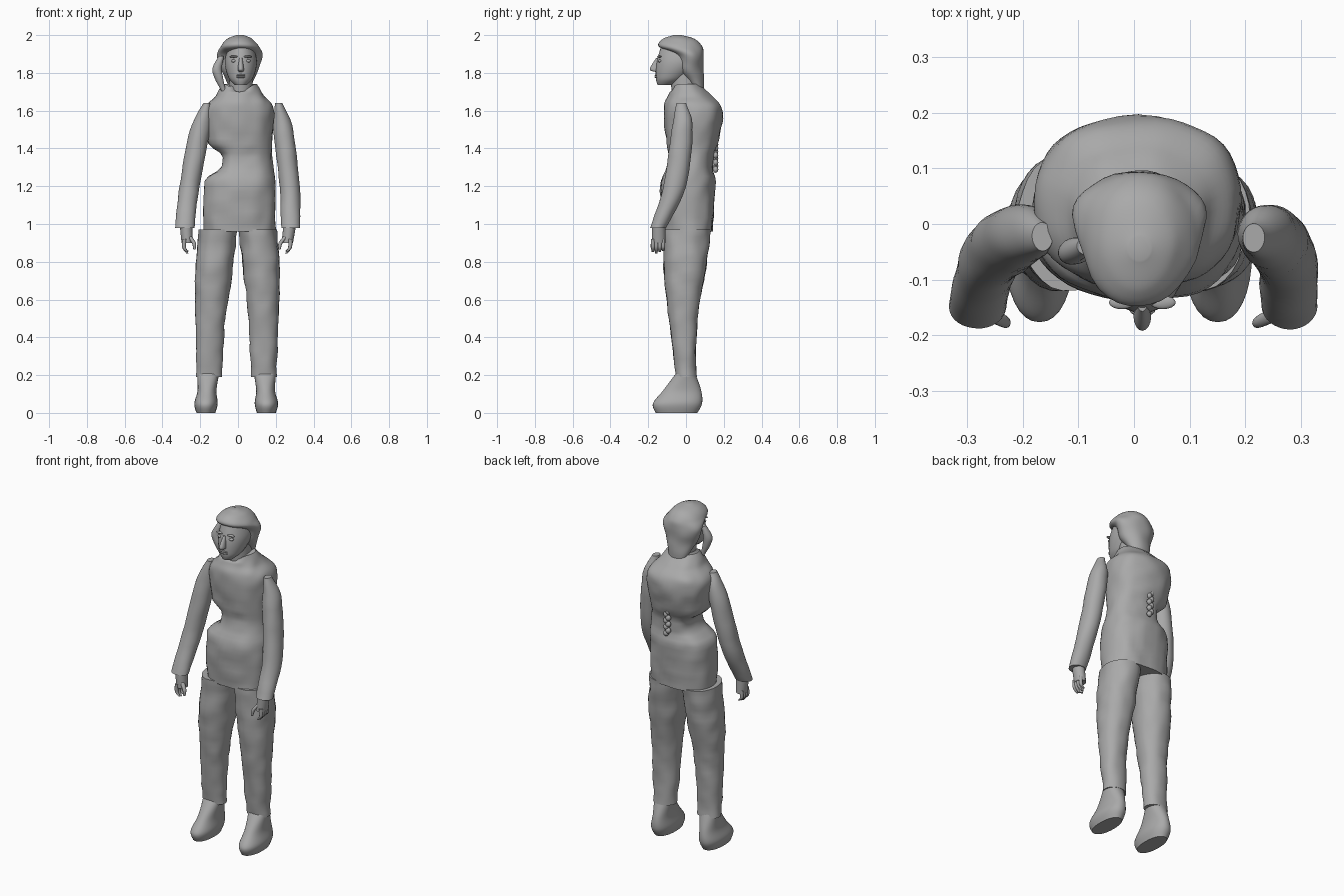
import bpy, bmesh, math
from mathutils import Vector, noise

cube = bpy.data.objects.get("Cube")
if cube:
    bpy.data.objects.remove(cube, do_unlink=True)

grey = bpy.data.materials.new("plain_grey")
grey.use_nodes = True
colour = (.4, .4, .4, 1)
grey.diffuse_color = colour
grey.node_tree.nodes["Principled BSDF"].inputs["Base Color"].default_value = colour


def finish(name, bm):
    bmesh.ops.recalc_face_normals(bm, faces=bm.faces)
    mesh = bpy.data.meshes.new(name)
    bm.to_mesh(mesh)
    bm.free()
    obj = bpy.data.objects.new(name, mesh)
    bpy.context.collection.objects.link(obj)
    mesh.materials.append(grey)
    bpy.ops.object.select_all(action="DESELECT")
    obj.select_set(True)
    bpy.context.view_layer.objects.active = obj
    bpy.ops.object.shade_smooth_by_angle(angle=math.radians(50))


def spline(rows, steps):
    """Smoothly fill in extra rows between the given ones."""
    rows = [Vector(row) for row in rows]
    padded = [rows[0], *rows, rows[-1]]
    smooth = []
    for before, start, end, after in zip(padded, padded[1:], padded[2:], padded[3:]):
        leave, arrive = (end - before) / 2, (after - start) / 2
        for step in range(steps):
            t = step / steps
            ease = t * t * (3 - 2 * t)
            smooth.append(start.lerp(end, ease)
                          + leave * t * (1 - t) ** 2
                          - arrive * t * t * (1 - t))
    return smooth + [rows[-1]]


def no_change(point, c, s):
    return point


def loft(name, rows, power=2, segments=32, wrinkle=0, shape=no_change):
    """Skin level rings, each given as centre x, y, z, half width, half depth."""
    bm = bmesh.new()
    rings = []
    for x, y, z, width, depth in spline(rows, steps=8):
        ring = []
        for i in range(segments):
            angle = math.tau * i / segments
            c, s = math.cos(angle), math.sin(angle)
            u = math.copysign(abs(c) ** (2 / power), c)
            v = math.copysign(abs(s) ** (2 / power), s)
            point = shape(Vector((x + u * width, y + v * depth, z)), c, s)
            crease = wrinkle * noise.noise(point * 14)
            ring.append(bm.verts.new(point + Vector((c, s, 0)) * crease))
        rings.append(ring)
    for low, high in zip(rings, rings[1:]):
        for i in range(segments):
            bm.faces.new((low[i - 1], low[i], high[i], high[i - 1]))
    bm.faces.new(rings[0])
    bm.faces.new(rings[-1])
    finish(name, bm)


def ball(name, centre, size):
    bm = bmesh.new()
    bmesh.ops.create_uvsphere(bm, u_segments=16, v_segments=10, radius=1)
    for vert in bm.verts:
        vert.co = Vector(a * b + c for a, b, c in zip(vert.co, size, centre))
    finish(name, bm)


def centred(x, rows):
    return [(x, *row) for row in rows]


def on_side(sign, lean, rows):
    """Place limb rows on one side, tilted a little for the uneven pose."""
    return [(sign * x + lean * (z - 1), y, z, *sizes) for x, y, z, *sizes in rows]


def tunic_shape(point, c, s):
    """Hollow the right side of the waist and dip the neckline."""
    hollow = math.exp(-((point.z - 1.33) / .07) ** 4)
    point.x += .085 * hollow * max(0, -c)
    point.y -= .02 * hollow * s
    if point.z > 1.7:
        point.z -= (point.z - 1.7) * max(0, -s) ** 6
    return point


# Tunic
loft("tunic", centred(.008, [
    (.01, .96, .19, .13),
    (.01, 1.2, .19, .145),
    (.03, 1.4, .17, .135),
    (.04, 1.6, .183, .155),
    (.02, 1.68, .125, .115),
    (0, 1.74, .09, .07)]),
    power=2.4, segments=48, wrinkle=.008, shape=tunic_shape)

leg = [
    (.145, 0, .19, .067, .052),
    (.14, -.015, .5, .08, .075),
    (.125, -.005, .76, .098, .11),
    (.105, .005, .97, .1, .125)]
shoe = [
    (.16, -.05, 0, .05, .11),
    (.16, -.045, .05, .062, .13),
    (.155, -.02, .12, .05, .1),
    (.15, 0, .22, .06, .045)]
sleeve = [
    (.28, -.148, .98, .05, .042),
    (.265, -.06, 1.2, .053, .06),
    (.22, -.02, 1.5, .052, .055),
    (.19, -.024, 1.64, .018, .025)]
wrist = [
    (.265, -.145, .9, .03, .036),
    (.275, -.145, 1, .034, .036)]
thumb = [
    (.225, -.18, .865, .006, .006),
    (.23, -.175, .9, .011, .011),
    (.26, -.16, .94, .013, .013)]

for side, sign in (("left", 1), ("right", -1)):
    # Trousers and soft shoes
    loft(side + "_trouser_leg", on_side(sign, .01, leg), power=2.2, wrinkle=.008)
    loft(side + "_shoe", on_side(sign, .01, shoe), power=2.2)

    # Sleeves, pinched at the shoulder and bent forward at the elbow
    loft(side + "_sleeve", on_side(sign, .04, sleeve), wrinkle=.004)

    # Hands
    loft(side + "_palm", on_side(sign, .04, wrist))
    loft(side + "_thumb", on_side(sign, .04, thumb), segments=12)
    for finger in range(4):
        y = -.175 + finger * .018
        tip = .845 + .006 * abs(finger - 1)
        bones = [(.262, y, tip, .006, .006),
                 (.28, y, .875, .01, .01),
                 (.28, y, .92, .011, .011)]
        loft(f"{side}_finger_{finger}", on_side(sign, .04, bones), segments=12)

    # Eyes and brows
    eye_x = .015 + sign * .037
    ball(side + "_eye", (eye_x, -.138, 1.863), (.015, .011, .008))
    ball(side + "_brow", (eye_x, -.141, 1.886), (.023, .012, .006))

# Neck, face, nose and lips
loft("neck", centred(.015, [
    (0, 1.64, .065, .07),
    (-.01, 1.8, .06, .075)]))
loft("face", centred(.015, [
    (-.11, 1.735, .03, .04),
    (-.08, 1.775, .065, .08),
    (-.04, 1.86, .085, .115),
    (-.035, 1.96, .06, .09)]))
loft("nose", centred(.015, [
    (-.15, 1.806, .011, .015),
    (-.165, 1.82, .016, .027),
    (-.145, 1.88, .008, .012)]), segments=16)
for lip in range(2):
    ball(f"lip_{lip}", (.015, -.153, 1.778 + lip * .01), (.024, .013, .006))

# Hair, swept back and wide at the sides, with a loose lock on the right
loft("hair", centred(.01, [
    (.07, 1.71, .05, .025),
    (.03, 1.8, .09, .063),
    (.017, 1.89, .12, .075),
    (-.03, 1.94, .103, .115),
    (-.037, 1.98, .065, .085),
    (-.045, 2, .018, .02)]), wrinkle=.006)
loft("loose_lock", [
    (-.075, -.045, 1.705, .015, .012),
    (-.11, -.05, 1.81, .027, .025),
    (-.09, -.04, 1.89, .015, .015)], wrinkle=.006)

# Small braid lying on the back
for knot in range(9):
    sway = .007 * (-1) ** knot
    ball(f"braid_knot_{knot}", (.015 + sway, .157, 1.44 - .019 * knot),
         (.016, .014, .017))
